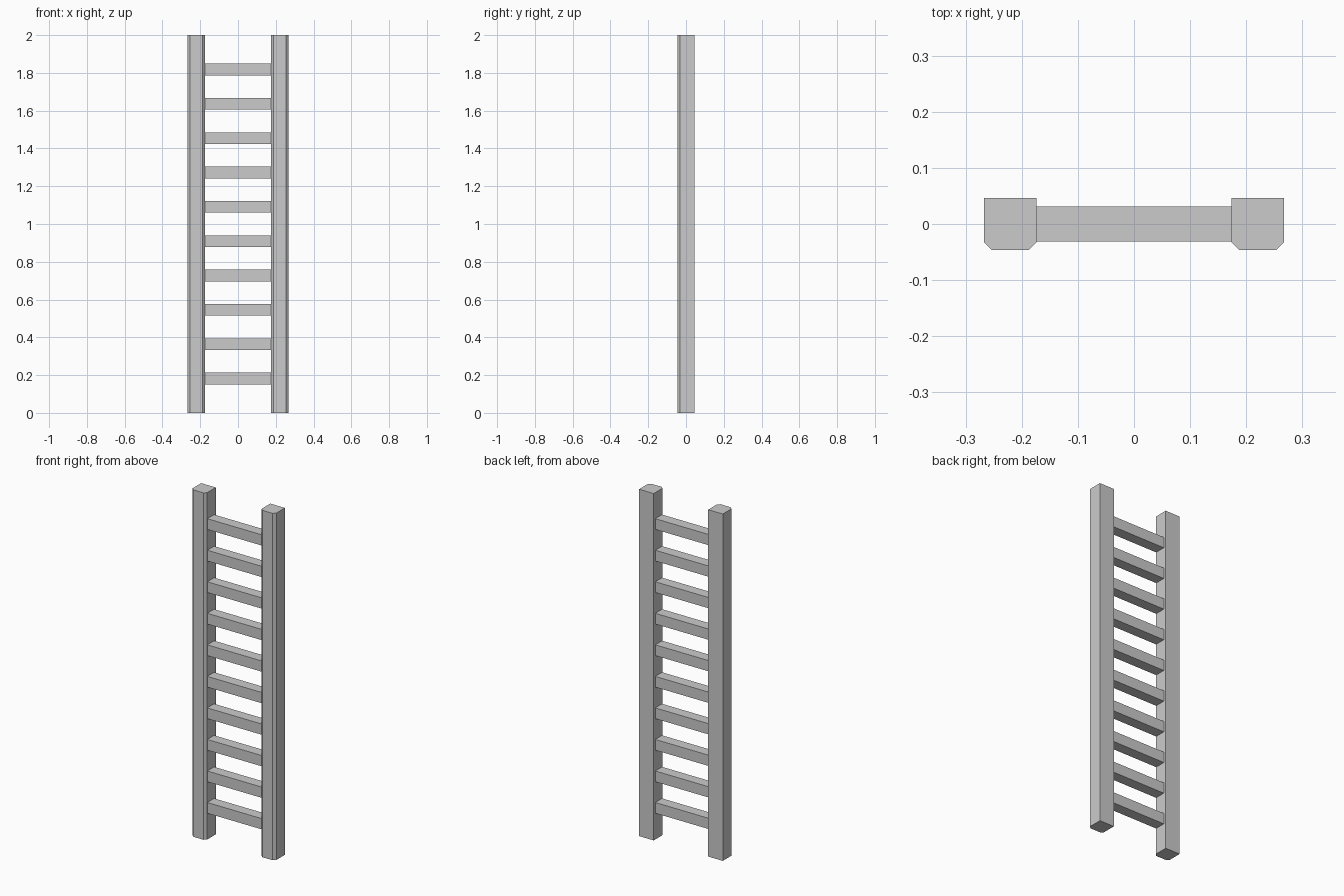
import bpy, bmesh

if "Cube" in bpy.data.objects:
    bpy.data.objects.remove(bpy.data.objects["Cube"])

HEIGHT = 2.0
RAIL_IN, RAIL_OUT = 0.174, 0.267   # rail inner and outer faces in x
HALF_DEPTH = 0.046
CHAMFER = 0.0135
RUNGS = 10
RUNG_SIZE = 0.062


def link(name, bm):
    bmesh.ops.recalc_face_normals(bm, faces=bm.faces)
    mesh = bpy.data.meshes.new(name)
    bm.to_mesh(mesh)
    bm.free()
    ob = bpy.data.objects.new(name, mesh)
    bpy.context.collection.objects.link(ob)
    return ob


def rail(name, side):
    # Square post with both front corners chamfered, extruded upward
    a, b, d, c = RAIL_IN, RAIL_OUT, HALF_DEPTH, CHAMFER
    profile = [(a, d), (a, c - d), (a + c, -d), (b - c, -d), (b, c - d), (b, d)]
    bm = bmesh.new()
    face = bm.faces.new([bm.verts.new((side * x, y, 0)) for x, y in profile])
    top = bmesh.ops.extrude_face_region(bm, geom=[face], use_keep_orig=True)["geom"]
    verts = [v for v in top if isinstance(v, bmesh.types.BMVert)]
    bmesh.ops.translate(bm, vec=(0, 0, HEIGHT), verts=verts)
    return link(name, bm)


def rung(name, z):
    # Square bar spanning between the inner rail faces
    bm = bmesh.new()
    bmesh.ops.create_cube(bm, size=1)
    bmesh.ops.scale(bm, vec=(2 * RAIL_IN, RUNG_SIZE, RUNG_SIZE), verts=bm.verts)
    ob = link(name, bm)
    ob.location.z = z
    return ob


# Side rails
rail("left_rail", -1)
rail("right_rail", 1)

# Evenly spaced rungs
for i in range(1, RUNGS + 1):
    rung(f"rung_{i:02d}", i * HEIGHT / (RUNGS + 1))
